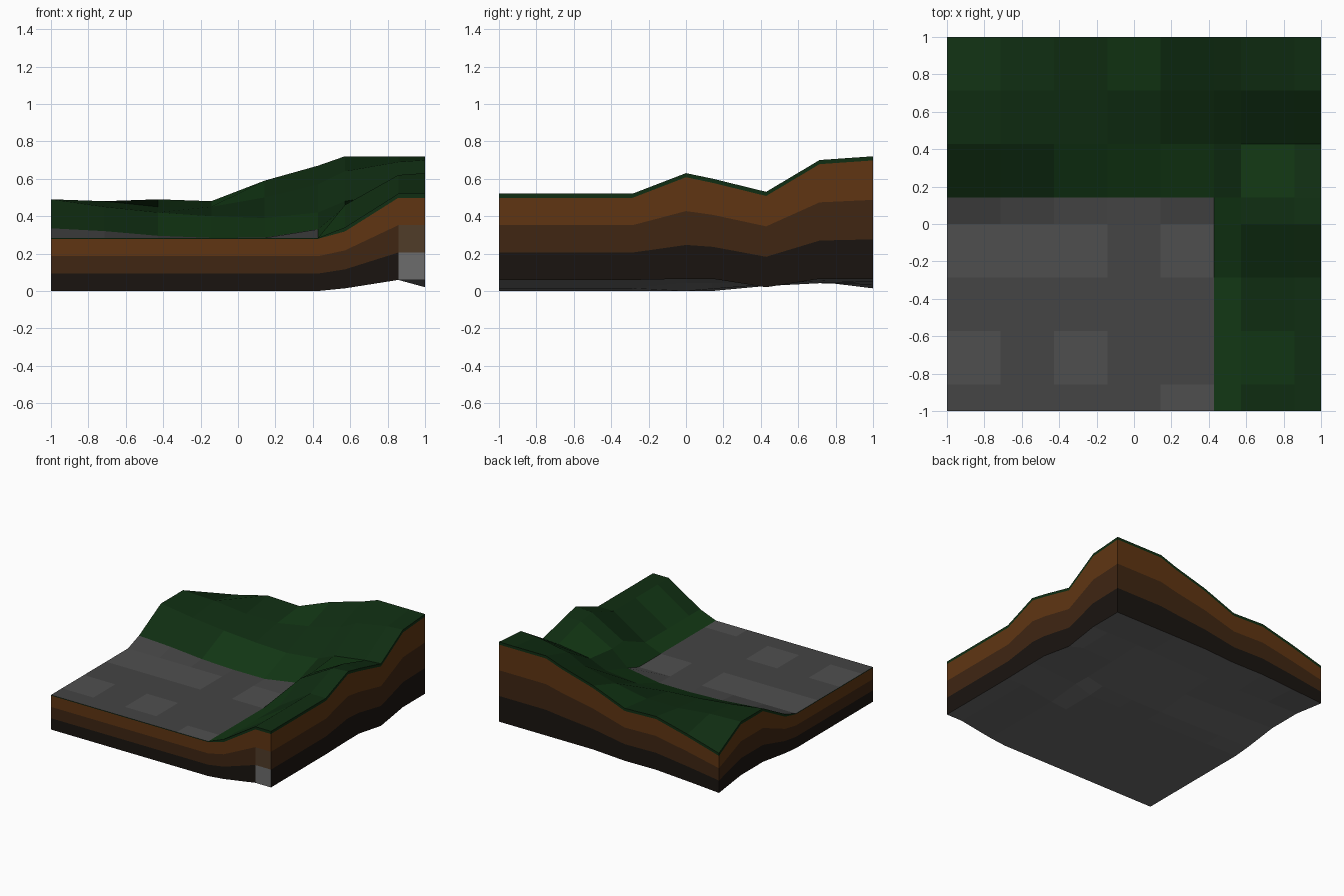
import bpy

if "Cube" in bpy.data.objects:
    bpy.data.objects.remove(bpy.data.objects["Cube"])

# Uneven terrain grid: wide cells with half cells where the tile wraps
S = 2 / 7
XS = [-1, -1 + S, -1 + 2 * S, -1 + 3 * S, -1 + 4 * S, -1 + 5 * S, 1 - 1.5 * S, 1 - S / 2, 1]
YS = [-1, -1 + S / 2, -1 + 1.5 * S, -1 + 2.5 * S, 0, S / 2, 1.5 * S, 2.5 * S, 1]

# Surface heights, one row per y: flat road, a bank on the right, hills behind
FLAT = [0.284] * 6
ROWS = [FLAT + [0.34, 0.52, 0.52]] * 4 + [
    FLAT + [0.46, 0.62, 0.63],
    [0.335, 0.32, 0.295, 0.284, 0.285, 0.33, 0.45, 0.60, 0.60],
    [0.49, 0.45, 0.42, 0.40, 0.39, 0.42, 0.48, 0.52, 0.53],
    [0.49, 0.48, 0.45, 0.45, 0.50, 0.57, 0.64, 0.69, 0.70],
    [0.34, 0.42, 0.49, 0.48, 0.59, 0.67, 0.72, 0.72, 0.72],
]
N = len(XS) - 1


def top(i, j):
    return ROWS[j][i]


def bottom(i, j):
    if (i, j) == (8, 6):                      # dip under the valley
        return 0.02
    return max(0, min(0.065, 0.25 * (top(i, j) - 0.284)))


def soil(i, j, level):
    """Height of a soil boundary: level 0 is the underside, 3 the turf."""
    turf = top(i, j) - (0.005 if top(i, j) < 0.29 else 0.022)
    low = bottom(i, j)
    return low + (turf - low) * level / 3


def material(name, rgb):
    m = bpy.data.materials.new(name)
    m.diffuse_color = (*rgb, 1)
    m.use_nodes = True
    m.node_tree.nodes["Principled BSDF"].inputs["Base Color"].default_value = m.diffuse_color
    return m


def build(name, quads, mats):
    """Make an object from (four corners, material slot) pairs."""
    index, faces = {}, []
    for corners, _ in quads:
        faces.append([index.setdefault(tuple(round(c, 5) for c in p), len(index))
                      for p in corners])
    mesh = bpy.data.meshes.new(name)
    mesh.from_pydata(list(index), [], faces)
    for m in mats:
        mesh.materials.append(m)
    for poly, (_, slot) in zip(mesh.polygons, quads):
        poly.material_index = slot
    obj = bpy.data.objects.new(name, mesh)
    bpy.context.collection.objects.link(obj)


def cell(i, j, height):
    return [(XS[a], YS[b], height(a, b))
            for a, b in ((i, j), (i + 1, j), (i + 1, j + 1), (i, j + 1))]


# Counter-clockwise walk round the rim of the tile
RIM = ([(i, 0) for i in range(N)] + [(N, j) for j in range(N)]
       + [(i, N) for i in range(N, 0, -1)] + [(0, j) for j in range(N, 0, -1)])


def wall(low, high, special=None):
    """Vertical band round the rim between two height functions."""
    quads = []
    for k, a in enumerate(RIM):
        b = RIM[(k + 1) % len(RIM)]
        pts = [(XS[p[0]], YS[p[1]], f(*p))
               for p, f in ((a, low), (b, low), (b, high), (a, high))]
        quads.append((pts, 1 if a == special else 0))
    return quads


road_mats = [material("road", (0.058, 0.058, 0.058)),
             material("road_patch", (0.078, 0.078, 0.078))]
grass_mats = [material("grass", (0.005, 0.027, 0.006)),
              material("grass_light", (0.006, 0.038, 0.007))]

# Road and grass surfaces with lighter patches
road_patches = {(4, 0), (0, 1), (2, 1), (0, 3), (1, 3), (2, 3), (4, 3)}
grass_patches = {(3, 7), (2, 5), (3, 5), (4, 5), (6, 5), (6, 1)} | {(5, j) for j in range(5)}
road, grass = [], []
for j in range(N):
    for i in range(N):
        if i < 5 and j < 5:
            road.append((cell(i, j, top), int((i, j) in road_patches)))
        else:
            grass.append((cell(i, j, top), int((i, j) in grass_patches)))
build("road_surface", road, road_mats)
build("grass_surface", grass, grass_mats)

# Thin turf edge above the soil
build("turf_edge", wall(lambda i, j: soil(i, j, 3), top), grass_mats)

# Three soil bands; one bare strip shows at the right end of the front
bare = material("bare_strip", (0.15, 0.15, 0.15))
clay = material("clay_strip", (0.08, 0.045, 0.022))
bands = [("deep_soil", (0.010, 0.007, 0.005), bare),
         ("middle_soil", (0.050, 0.019, 0.006), clay),
         ("upper_soil", (0.115, 0.036, 0.006), None)]
for level, (name, rgb, strip) in enumerate(bands):
    quads = wall(lambda i, j: soil(i, j, level), lambda i, j: soil(i, j, level + 1),
                 (7, 0) if strip else None)
    build(name, quads, [material(name, rgb)] + ([strip] if strip else []))

# Underside following the hills gently
build("underside", [(cell(i, j, bottom)[::-1], 0) for i in range(N) for j in range(N)], [bare])
